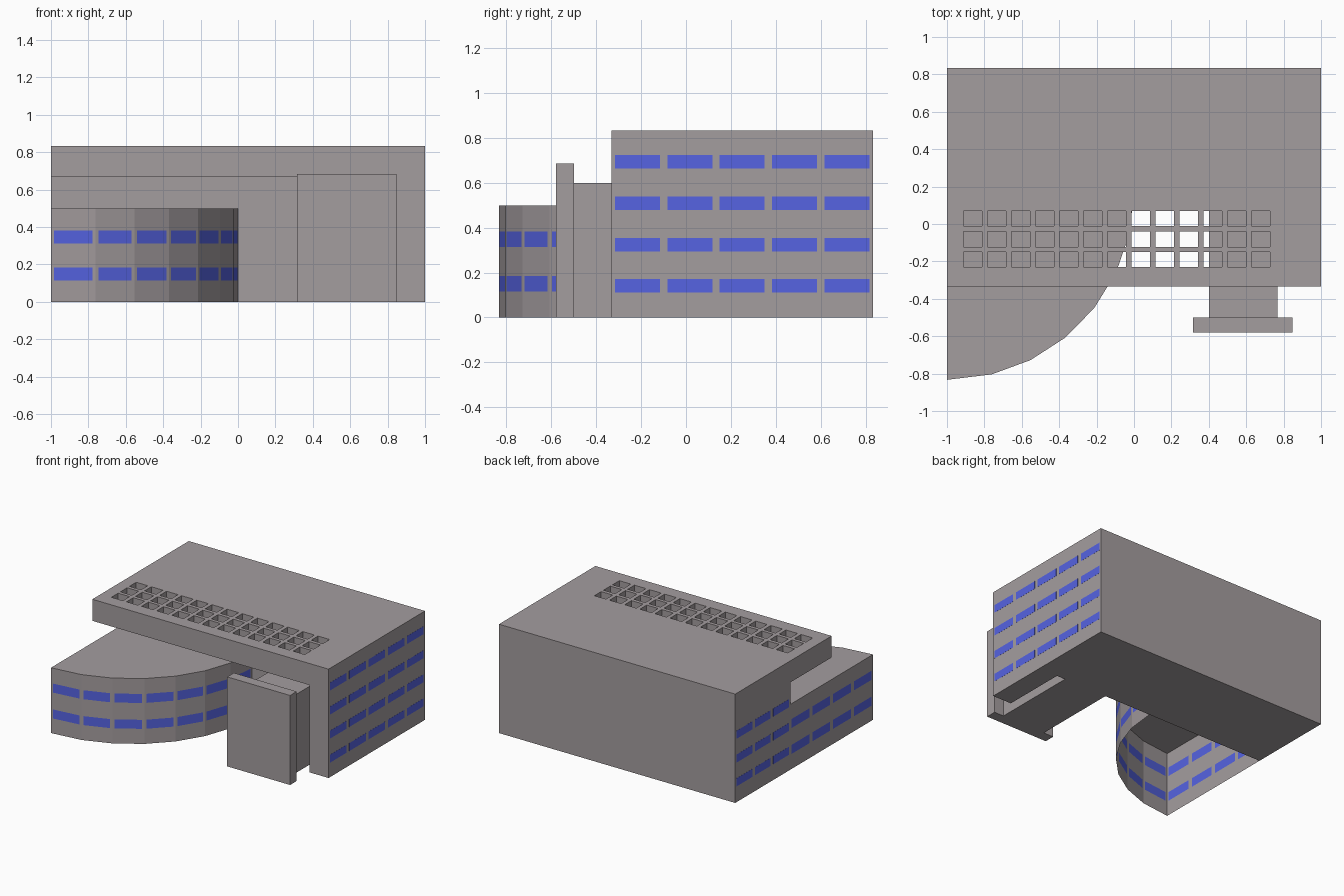
import bpy, bmesh, math
from mathutils import Vector

if "Cube" in bpy.data.objects:
    bpy.data.objects.remove(bpy.data.objects["Cube"])


def material(name, rgb):
    m = bpy.data.materials.new(name)
    m.diffuse_color = (*rgb, 1)
    m.use_nodes = True
    m.node_tree.nodes["Principled BSDF"].inputs["Base Color"].default_value = m.diffuse_color
    return m


GREY = material("concrete grey", (0.372, 0.338, 0.347))
BLUE = material("window blue", (0.092, 0.125, 0.76))
FILL = 0.86  # share of each bay taken by its window


def finish(name, bm, mats):
    me = bpy.data.meshes.new(name)
    bm.to_mesh(me)
    bm.free()
    for m in mats:
        me.materials.append(m)
    ob = bpy.data.objects.new(name, me)
    bpy.context.collection.objects.link(ob)
    return ob


def boxes(name, mats, limits):
    """One object of axis-aligned boxes (x0, x1, y0, y1, z0, z1)."""
    bm = bmesh.new()
    for x0, x1, y0, y1, z0, z1 in limits:
        vs = bmesh.ops.create_cube(bm, size=1)["verts"]
        for v in vs:
            v.co = ((x0 + x1) / 2 + v.co.x * (x1 - x0),
                    (y0 + y1) / 2 + v.co.y * (y1 - y0),
                    (z0 + z1) / 2 + v.co.z * (z1 - z0))
    return finish(name, bm, mats)


def window_wall(bm, a, b, height, cols, rows):
    """Wall sheet from a to b, cut into a grid with blue window faces."""
    a, b = Vector(a), Vector(b)
    ts = [0.0]
    for i in range(cols):
        ts += [(i + (1 - FILL) / 2) / cols, (i + (1 + FILL) / 2) / cols]
    ts.append(1.0)
    zs = [0.0] + [z for r in rows for z in r] + [height]
    grid = [[bm.verts.new((*a.lerp(b, t), z)) for z in zs] for t in ts]
    for i in range(len(ts) - 1):
        for j in range(len(zs) - 1):
            f = bm.faces.new((grid[i][j], grid[i + 1][j],
                              grid[i + 1][j + 1], grid[i][j + 1]))
            f.material_index = int(i % 2 == 1 and j % 2 == 1)


def cut(ob, cutter):
    mod = ob.modifiers.new("cut", "BOOLEAN")
    mod.operation, mod.solver, mod.object = "DIFFERENCE", "EXACT", cutter
    bpy.context.view_layer.objects.active = ob
    bpy.ops.object.modifier_apply(modifier=mod.name)
    bpy.data.objects.remove(cutter)


# Main block, recessed below the overhanging roof, with a grid of skylight holes
BACK, FRONT, INNER = 0.833, -0.333, 0.167
main = boxes("main_block", [GREY], [(-1, 1, FRONT, BACK, 0, 0.833)])
cut(main, boxes("recess_cutter", [GREY], [(-1.2, 0.84, -0.5, INNER, -0.2, 0.668)]))
holes = []
for i in range(13):
    for y in (-0.231, -0.122, -0.012):
        x = -0.911 + 0.1283 * i
        holes.append((x, x + 0.098, y, y + 0.082, 0.6, 0.95))
cut(main, boxes("skylight_cutter", [GREY], holes))


# Side window plates on the main block
def side_windows(name, x, y0, y1, cols, rows):
    p = (y1 - y0) / cols
    boxes(name, [BLUE],
          [(x - 0.0008, x + 0.0008, y0 + p * (i + (1 - FILL) / 2),
            y0 + p * (i + (1 + FILL) / 2), lo, hi)
           for i in range(cols) for lo, hi in rows])


side_windows("right_windows", 1, FRONT, BACK, 5,
             [(0.111 + 0.184 * k, 0.171 + 0.184 * k) for k in range(4)])
side_windows("left_windows", -1, INNER, BACK, 3,
             [(0.121 + 0.182 * k, 0.182 + 0.182 * k) for k in range(3)])

# Entrance passage and the slab in front of it
boxes("entrance_passage", [GREY], [(0.4, 0.767, -0.5, INNER, 0, 0.6)])
boxes("entrance_slab", [GREY], [(0.315, 0.847, -0.58, -0.5, 0, 0.685)])

# Quarter-round wing: an open-bottomed shell with seven flat bays
bm = bmesh.new()
rows = [(0.115, 0.184), (0.313, 0.382)]
angles = [0] + [math.radians(13.8 + 12.7 * k) for k in range(7)]
arc = [(-1 + math.sin(t), INNER - math.cos(t)) for t in angles]
for a, b in zip(arc, arc[1:]):
    window_wall(bm, a, b, 0.5, 1, rows)
window_wall(bm, (-1, INNER), arc[0], 0.5, 4, rows)
bm.faces.new([bm.verts.new((x, y, 0.5)) for x, y in [(-1, INNER)] + arc])
finish("curved_wing", bm, [GREY, BLUE])
